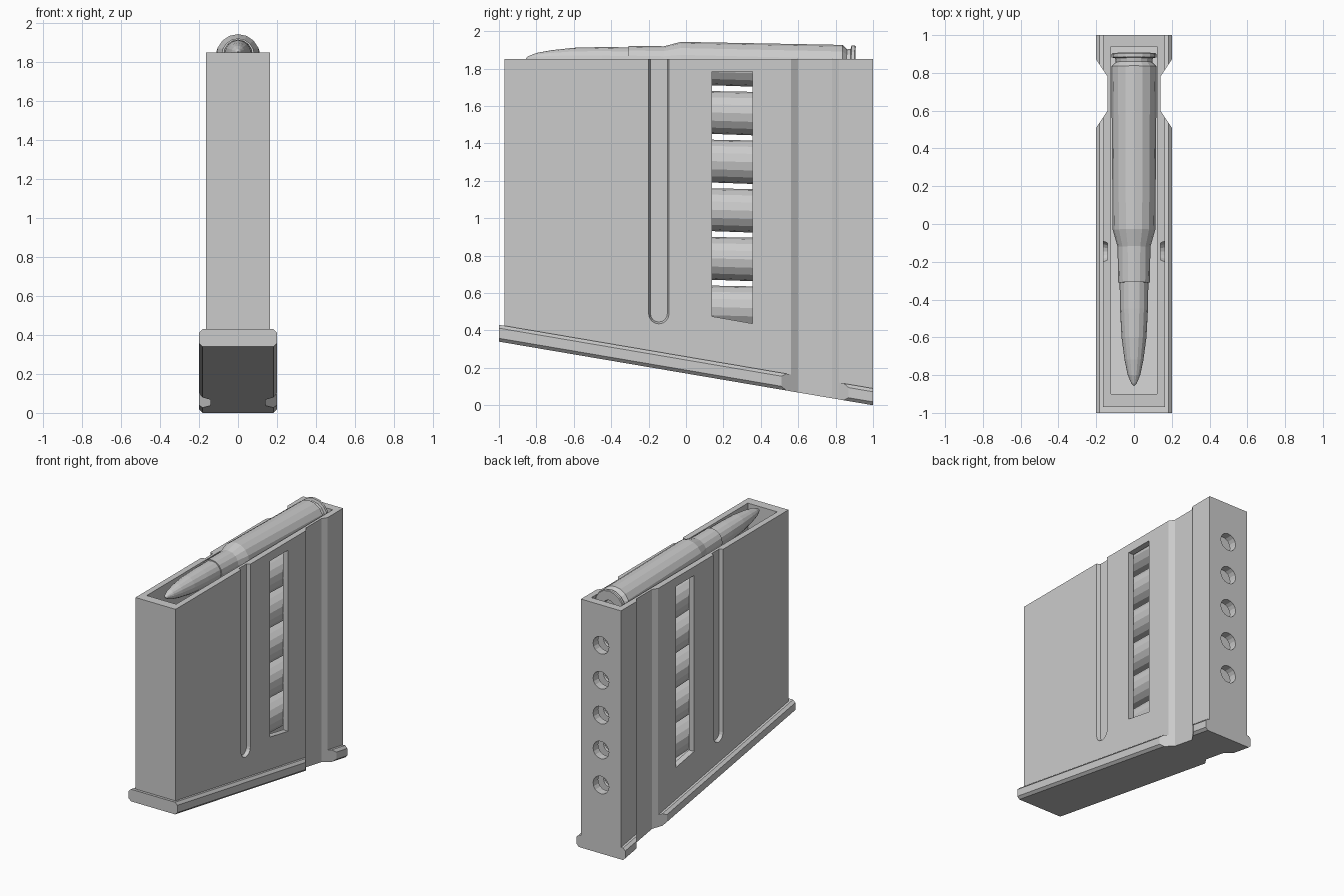
import bpy, bmesh
from math import cos, sin, pi

cube = bpy.data.objects.get("Cube")
if cube:
    bpy.data.objects.remove(cube, do_unlink=True)

grey = bpy.data.materials.new("light_grey")
grey.use_nodes = True
grey.diffuse_color = (0.6, 0.6, 0.6, 1)
grey.node_tree.nodes["Principled BSDF"].inputs["Base Color"].default_value = (0.6, 0.6, 0.6, 1)


def loft(name, loops):
    """Closed solid through a list of equal-length point loops."""
    bm = bmesh.new()
    rings = [[bm.verts.new(p) for p in loop] for loop in loops]
    n = len(rings[0])
    for a, b in zip(rings, rings[1:]):
        for i in range(n):
            j = (i + 1) % n
            bm.faces.new((a[i], a[j], b[j], b[i]))
    bm.faces.new(rings[0])
    bm.faces.new(rings[-1])
    bmesh.ops.recalc_face_normals(bm, faces=bm.faces)
    mesh = bpy.data.meshes.new(name)
    bm.to_mesh(mesh)
    bm.free()
    mesh.materials.append(grey)
    obj = bpy.data.objects.new(name, mesh)
    bpy.context.collection.objects.link(obj)
    return obj


def side_prism(name, outline, x0, x1):
    """Side outline of (y, z) points, extruded across the width."""
    return loft(name, [[(x, y, z) for y, z in outline] for x in (x0, x1)])


def ring(y, r, z=0, n=16):
    return [(r * sin(2 * pi * i / n), y, z + r * cos(2 * pi * i / n)) for i in range(n)]


def cut(target, cutter):
    mod = target.modifiers.new("cut", 'BOOLEAN')
    mod.operation = 'DIFFERENCE'
    mod.solver = 'EXACT'
    mod.object = cutter
    with bpy.context.temp_override(object=target, active_object=target):
        bpy.ops.object.modifier_apply(modifier=mod.name)


def under(y):
    """Height of the sloping underside."""
    return 0.17 - 0.17 * y


TOP, LIP, HALF = 1.85, 0.09, 0.165
PITCH = 0.26
cutters = []

# Box body above the base plate
body = side_prism("magazine_body", [(-0.97, under(-0.97) + LIP), (1, under(1) + LIP),
                                    (1, TOP), (-0.97, TOP)], -HALF, HALF)

# Sloping base plate with chamfered long edges
c = 0.018
section = [(0.2 - c, 0), (0.2, c), (0.2, LIP - c), (0.2 - c, LIP)]
section += [(-x, z) for x, z in reversed(section)]
base = loft("base_plate", [[(x, y, under(y) + z) for x, z in section] for y in (-1, 1)])

# Inner cavity, open at the top
cavity = side_prism("cavity_cutter", [(-0.9, under(-0.9) + 0.13), (0.94, under(0.94) + 0.13),
                                      (0.94, 2), (-0.9, 2)], -0.121, 0.121)
# Viewing window through both sides
window = side_prism("window_cutter", [(0.14, 0.475), (0.355, 0.437),
                                      (0.355, 1.785), (0.14, 1.785)], -0.4, 0.4)
cutters += [cavity, window]


def slot(x, r):
    arc = [(x, -0.145 + r * cos(a), 0.49 + r * sin(a))
           for a in (pi + pi * i / 8 for i in range(9))]
    return arc + [(x, -0.145 + r, 2), (x, -0.145 - r, 2)]


for s in (-1, 1):
    # Round-ended side groove
    cutters.append(loft("groove_cutter", [slot(s * 0.14, 0.045), slot(s * 0.215, 0.075)]))
    # Full-height notch, which also cuts the base plate
    plan = [(0.14, 0.6), (0.14, 0.78), (0.24, 0.93), (0.24, 0.45)]
    notch = loft("notch_cutter", [[(s * x, y, z) for x, y in plan] for z in (-1, 3)])
    cutters.append(notch)
    cut(base, notch)

# Inspection holes in the back wall
for i in range(5):
    z = 1.55 - PITCH * i
    cutters.append(loft("hole_cutter", [ring(0.92, 0.065, z), ring(1.1, 0.065, z)]))

for cutter in cutters:
    cut(body, cutter)
    bpy.data.objects.remove(cutter, do_unlink=True)

# Cartridge: primer, rim, case, shoulder, neck, bullet
profile = [(0.892, 0.03), (0.892, 0.04), (0.905, 0.045), (0.905, 0.114), (0.9, 0.119),
           (0.882, 0.119), (0.878, 0.1), (0.858, 0.097), (0.835, 0.12),
           (-0.03, 0.113), (-0.12, 0.087), (-0.31, 0.084), (-0.31, 0.076),
           (-0.45, 0.074), (-0.6, 0.066), (-0.72, 0.05), (-0.8, 0.033),
           (-0.845, 0.014), (-0.857, 0.003)]
first = loft("cartridge_1", [ring(y, r) for y, r in profile])

# Stack of cartridges, slightly nose-up
for i in range(6):
    shell = first
    if i:
        shell = bpy.data.objects.new(f"cartridge_{i + 1}", first.data)
        bpy.context.collection.objects.link(shell)
    shell.location.z = 1.829 - PITCH * i
    shell.rotation_euler.x = -0.027
